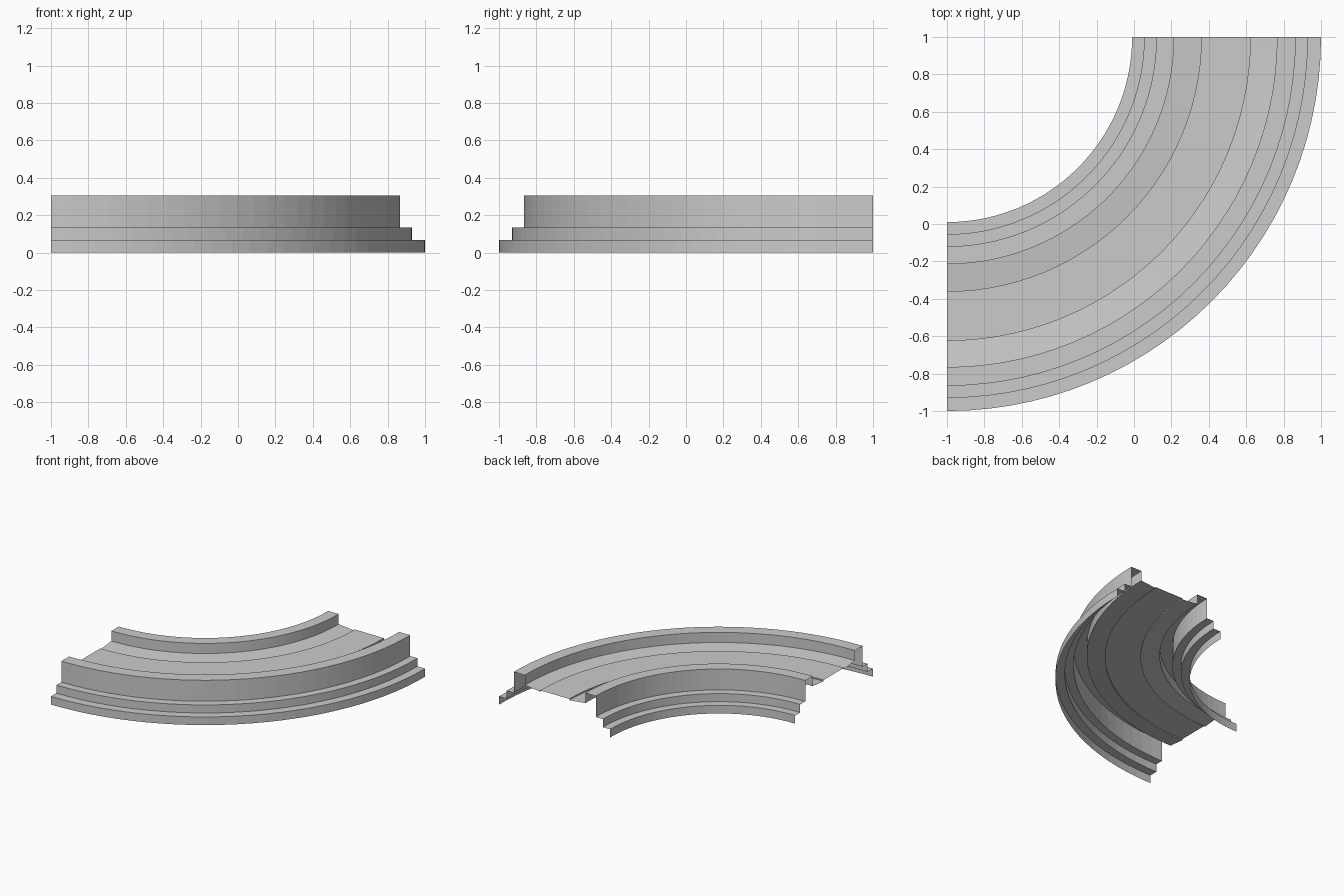
import bpy
from math import sin, cos, radians

cube = bpy.data.objects.get("Cube")
if cube:
    bpy.data.objects.remove(cube, do_unlink=True)

# One plain grey for the whole piece
grey = bpy.data.materials.new("light_grey")
grey.use_nodes = True
COLOUR = (0.6, 0.6, 0.6, 1)
grey.diffuse_color = COLOUR
grey.node_tree.nodes["Principled BSDF"].inputs["Base Color"].default_value = COLOUR

CENTRE = (-1, 1)   # pivot of the quarter turn
SEGMENTS = 28


def sweep(name, profile, start=0, end=90, segments=SEGMENTS):
    """Sweep an open (radius, height) profile around the pivot."""
    verts, faces = [], []
    n = len(profile)
    for i in range(segments + 1):
        a = radians(start + (end - start) * i / segments)
        for r, z in profile:
            verts.append((CENTRE[0] + r * sin(a), CENTRE[1] - r * cos(a), z))
    for i in range(segments):
        for j in range(n - 1):
            k = i * n + j
            faces.append((k, k + n, k + n + 1, k + 1))
    mesh = bpy.data.meshes.new(name)
    mesh.from_pydata(verts, [], faces)
    mesh.materials.append(grey)
    obj = bpy.data.objects.new(name, mesh)
    bpy.context.collection.objects.link(obj)
    return obj


# Heights
STEP, LEDGE, TOP = 0.067, 0.133, 0.305
EDGE, GUTTER, DECK = 0.222, 0.207, 0.217

# Hollow side walls with two outward steps, running down into the gutters
sweep("inner_wall", [(0.99, 0), (0.99, STEP), (1.055, STEP), (1.055, LEDGE),
                     (1.12, LEDGE), (1.12, TOP), (1.215, TOP), (1.215, EDGE)])
sweep("outer_wall", [(1.765, EDGE), (1.765, TOP), (1.865, TOP), (1.865, LEDGE),
                     (1.93, LEDGE), (1.93, STEP), (2.0, STEP), (2.0, 0)])

# Shoulders sloping gently to the middle, with a lip up to the deck
sweep("inner_shoulder", [(1.215, EDGE), (1.36, GUTTER), (1.36, DECK)])
sweep("outer_shoulder", [(1.625, DECK), (1.625, GUTTER), (1.765, EDGE)])

# Centre deck laid in equal panels
PANELS = 7
for p in range(PANELS):
    sweep(f"deck_panel_{p + 1}", [(1.36, DECK), (1.625, DECK)],
          90 * p / PANELS, 90 * (p + 1) / PANELS, SEGMENTS // PANELS)
